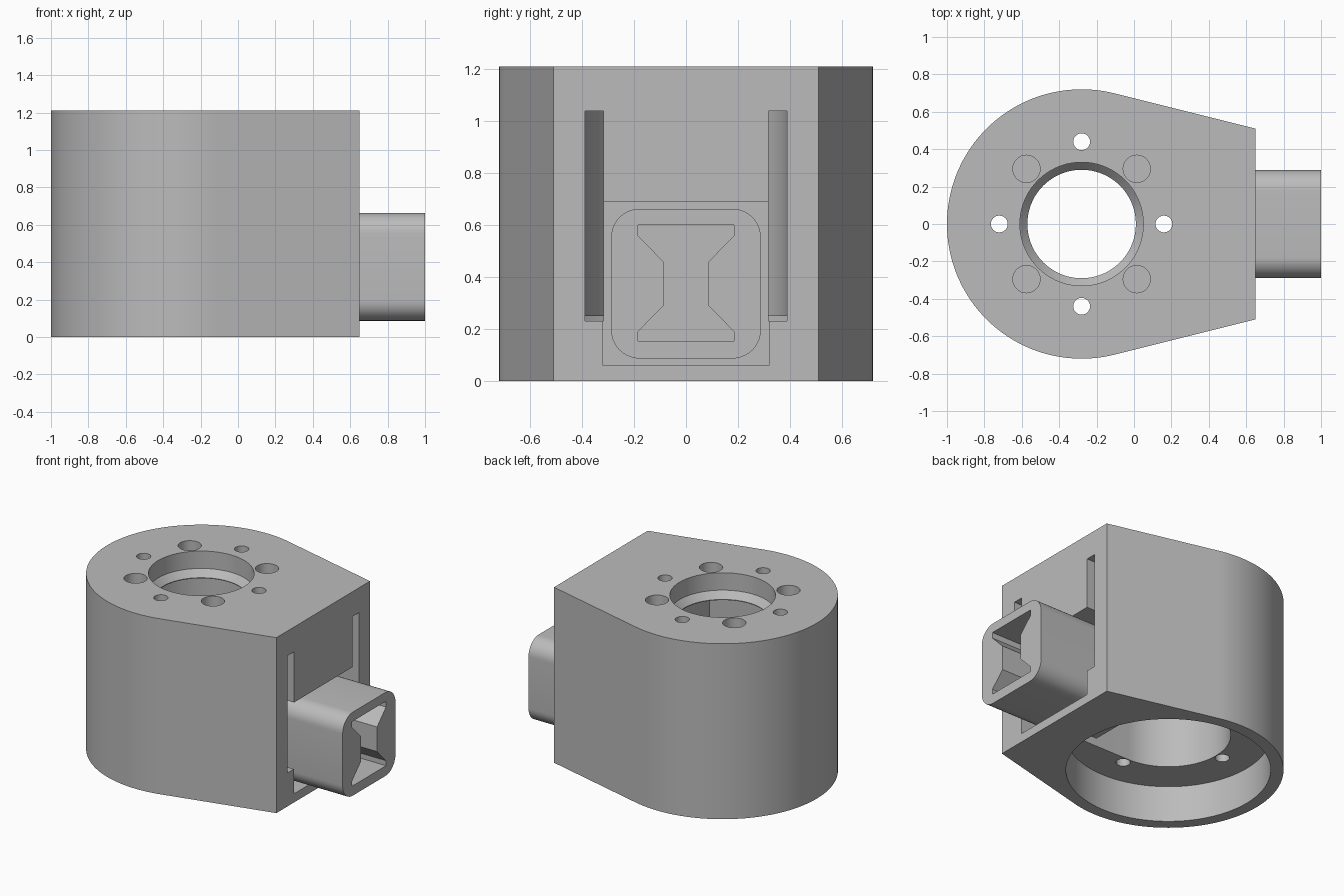
import bpy, bmesh
from math import sin, cos, radians, acos, atan2, hypot, pi

if "Cube" in bpy.data.objects:
    bpy.data.objects.remove(bpy.data.objects["Cube"], do_unlink=True)

grey = bpy.data.materials.new("plain grey")
grey.use_nodes = True
colour = (0.5, 0.5, 0.5, 1)
grey.diffuse_color = colour
grey.node_tree.nodes["Principled BSDF"].inputs["Base Color"].default_value = colour

CX = -0.28          # axis of the round end
FACE = 0.65         # flat connector face
HEIGHT = 1.21


def loft(name, rings):
    """Solid skinned through matching rings of 3D points."""
    bm = bmesh.new()
    loops = [[bm.verts.new(p) for p in ring] for ring in rings]
    n = len(loops[0])
    for a, b in zip(loops, loops[1:]):
        for i in range(n):
            j = (i + 1) % n
            bm.faces.new((a[i], a[j], b[j], b[i]))
    bm.faces.new(loops[0][::-1])
    bm.faces.new(loops[-1])
    bmesh.ops.recalc_face_normals(bm, faces=bm.faces)
    mesh = bpy.data.meshes.new(name)
    bm.to_mesh(mesh)
    bm.free()
    mesh.materials.append(grey)
    obj = bpy.data.objects.new(name, mesh)
    bpy.context.collection.objects.link(obj)
    return obj


def prism_z(name, pts, z0, z1):
    return loft(name, [[(x, y, z) for x, y in pts] for z in (z0, z1)])


def prism_x(name, pts, x0, x1):
    return loft(name, [[(x, y, z) for y, z in pts] for x in (x0, x1)])


def arc(x, y, r, start, end, steps):
    angles = [radians(start + (end - start) * i / steps) for i in range(steps + 1)]
    return [(x + r * cos(a), y + r * sin(a)) for a in angles]


def circle(x, y, r, steps=48):
    return arc(x, y, r, 0, 360, steps)[:-1]


def rect(a0, a1, b0, b1):
    return [(a0, b0), (a1, b0), (a1, b1), (a0, b1)]


def combine(target, other, operation="DIFFERENCE"):
    mod = target.modifiers.new(other.name, "BOOLEAN")
    mod.operation, mod.solver, mod.object = operation, "EXACT", other
    bpy.context.view_layer.objects.active = target
    bpy.ops.object.modifier_apply(modifier=mod.name)
    bpy.data.objects.remove(other, do_unlink=True)


# Housing: round end with tangent sides running to the flat face
R, CORNER = 0.72, 0.51
dx = FACE - CX
tangent = (atan2(CORNER, dx) + acos(R / hypot(dx, CORNER))) * 180 / pi
outline = arc(CX, 0, R, tangent, 360 - tangent, 96)
outline += [(FACE, -CORNER), (FACE, CORNER)]
housing = prism_z("housing", outline, 0, HEIGHT)

# Wide bore in the underside
combine(housing, prism_z("bottom_bore", circle(CX, 0, 0.64, 96), -0.1, 0.25))

# Inner cavity, rounded at the back and flat towards the connector
cavity = arc(CX, 0, 0.39, 90, 270, 48) + [(0.04, -0.39), (0.04, 0.39)]
combine(housing, prism_z("cavity", cavity, 0.23, 1.04))

# Side slots from the flat face into the cavity
for s in (-1, 1):
    combine(housing, prism_z("slot", rect(-0.1, 0.8, *sorted((s * 0.318, s * 0.389))), 0.231, 1.039))

# Recess around the connector
combine(housing, prism_x("connector_recess", rect(-0.32, 0.32, 0.06, 0.69), 0.45, 0.8))

# Top opening with a tapered seat
seat = [(0.33, 1.3), (0.33, 1.09), (0.29, 1.045), (0.29, 0.9)]
combine(housing, loft("top_opening", [[(x, y, z) for x, y in circle(CX, 0, r, 72)] for r, z in seat]))

# Four small through holes and four larger blind holes
for i in range(4):
    a = i * pi / 2
    combine(housing, prism_z("screw_hole", circle(CX + 0.44 * cos(a), 0.44 * sin(a), 0.045, 24), 0.1, 1.3))
    a += pi / 4
    combine(housing, prism_z("blind_hole", circle(CX + 0.417 * cos(a), 0.417 * sin(a), 0.073, 32), 1.06, 1.3))

# Connector: rounded square tube end with an hourglass socket
w, r, mid = 0.288, 0.11, 0.375
body = []
for k, (sy, sz) in enumerate(((1, 1), (-1, 1), (-1, -1), (1, -1))):
    body += arc(sy * (w - r), mid + sz * (w - r), r, 90 * k, 90 * k + 90, 10)
connector = prism_x("connector", body, 0.42, 1.0)
side = [(0.185, 0.155), (0.185, 0.19), (0.087, 0.29), (0.087, 0.46), (0.185, 0.56), (0.185, 0.6)]
socket = side + [(-y, z) for y, z in reversed(side)]
combine(connector, prism_x("socket", socket, 0.5, 1.1))

# Smooth the round walls, keep the edges sharp
for obj in (housing, connector):
    bpy.ops.object.select_all(action="DESELECT")
    obj.select_set(True)
    bpy.context.view_layer.objects.active = obj
    bpy.ops.object.shade_smooth_by_angle(angle=radians(30))
